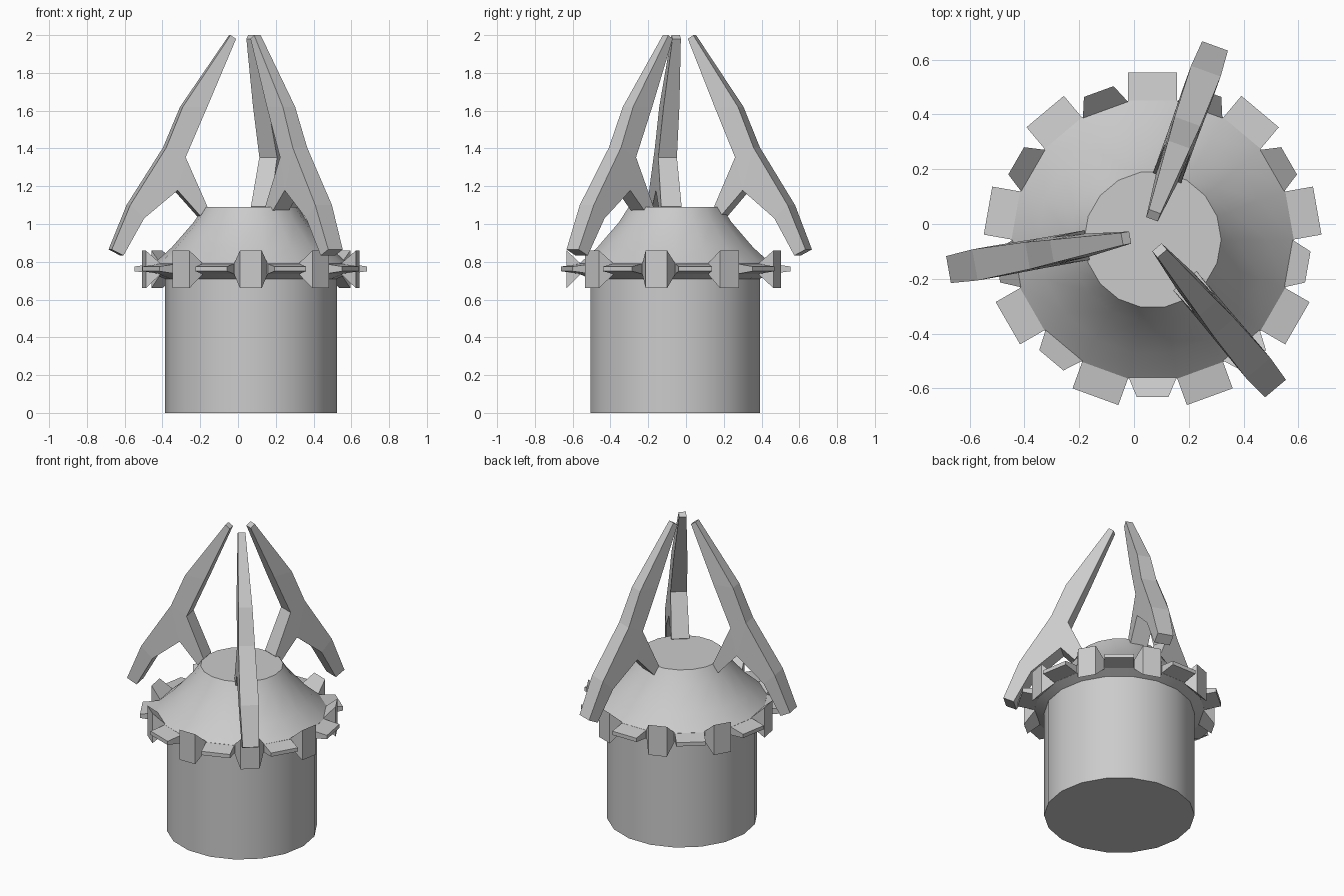
import bpy
from math import cos, sin, pi, radians

if "Cube" in bpy.data.objects:
    bpy.data.objects.remove(bpy.data.objects["Cube"])

CX, CY = 0.068, -0.057      # axis of the drum
AX, AY = 0.045, -0.039      # centre of the claw set
SIDES = 18


def make_object(name, verts, faces, smooth=False):
    mesh = bpy.data.meshes.new(name)
    mesh.from_pydata(verts, [], faces)
    import bmesh
    bm = bmesh.new()
    bm.from_mesh(mesh)
    bmesh.ops.recalc_face_normals(bm, faces=bm.faces)
    bm.to_mesh(mesh)
    bm.free()
    if smooth:
        mesh.shade_smooth()
        mesh.set_sharp_from_angle(angle=radians(32))
    obj = bpy.data.objects.new(name, mesh)
    bpy.context.scene.collection.objects.link(obj)
    return obj


# Drum with flared rim and tapering shoulder, turned from a profile (r, z)
profile = [(0.455, 0), (0.455, 0.71), (0.515, 0.735), (0.515, 0.79),
           (0.42, 0.875), (0.302, 1.01), (0.25, 1.09)]
verts, faces = [], []
for r, z in profile:
    for i in range(SIDES):
        a = 2 * pi * i / SIDES
        verts.append((CX + r * cos(a), CY + r * sin(a), z))
for k in range(len(profile) - 1):
    for i in range(SIDES):
        j = (i + 1) % SIDES
        faces.append((k * SIDES + i, k * SIDES + j,
                      (k + 1) * SIDES + j, (k + 1) * SIDES + i))
faces.append(tuple(range(SIDES)))
faces.append(tuple(range((len(profile) - 1) * SIDES, len(profile) * SIDES)))
make_object("drum_body", verts, faces, smooth=True)


# Rim teeth: frustum blocks standing on each rim face
def tooth(name, degrees, tip_r, tip_w, z0, z1):
    a = radians(degrees)
    pts = []
    for r, w, lo, hi in ((0.50, 0.178, 0.735, 0.79), (tip_r, tip_w, z0, z1)):
        for s, z in ((-1, lo), (1, lo), (1, hi), (-1, hi)):
            t = s * w / 2
            pts.append((CX + r * cos(a) - t * sin(a),
                        CY + r * sin(a) + t * cos(a), z))
    quads = [(0, 1, 2, 3), (4, 5, 6, 7), (0, 1, 5, 4),
             (1, 2, 6, 5), (2, 3, 7, 6), (3, 0, 4, 7)]
    make_object(name, pts, quads)


for i in range(9):
    tooth(f"flat_tooth_{i + 1}", 10 + 40 * i, 0.61, 0.178, 0.75, 0.775)
    tooth(f"tall_tooth_{i + 1}", 30 + 40 * i, 0.575, 0.115, 0.66, 0.86)

# Claws: forked outline (r, z, width), cut into cells and given thickness
outline = [(0.09, 2.0, 0.045), (0.35, 1.62, 0.085), (0.44, 1.405, 0.10),
           (0.635, 1.10, 0.115), (0.733, 0.865, 0.10), (0.67, 0.833, 0.10),
           (0.56, 1.03, 0.115), (0.38, 1.178, 0.11), (0.255, 1.04, 0.11),
           (0.22, 1.093, 0.11), (0.336, 1.353, 0.10), (0.218, 1.62, 0.085),
           (0.06, 1.98, 0.045)]
cells = [(0, 1, 11, 12), (1, 2, 10, 11), (2, 7, 10), (2, 3, 6, 7),
         (3, 4, 5, 6), (7, 8, 9, 10)]
for n, degrees in enumerate((70, 190, 310)):
    a = radians(degrees)
    N = len(outline)
    verts = [(AX + r * cos(a) - s * w / 2 * sin(a),
              AY + r * sin(a) + s * w / 2 * cos(a), z)
             for s in (-1, 1) for r, z, w in outline]
    faces = list(cells) + [tuple(i + N for i in reversed(c)) for c in cells]
    faces += [(i, (i + 1) % N, (i + 1) % N + N, i + N) for i in range(N)]
    make_object(f"claw_{n + 1}", verts, faces)
